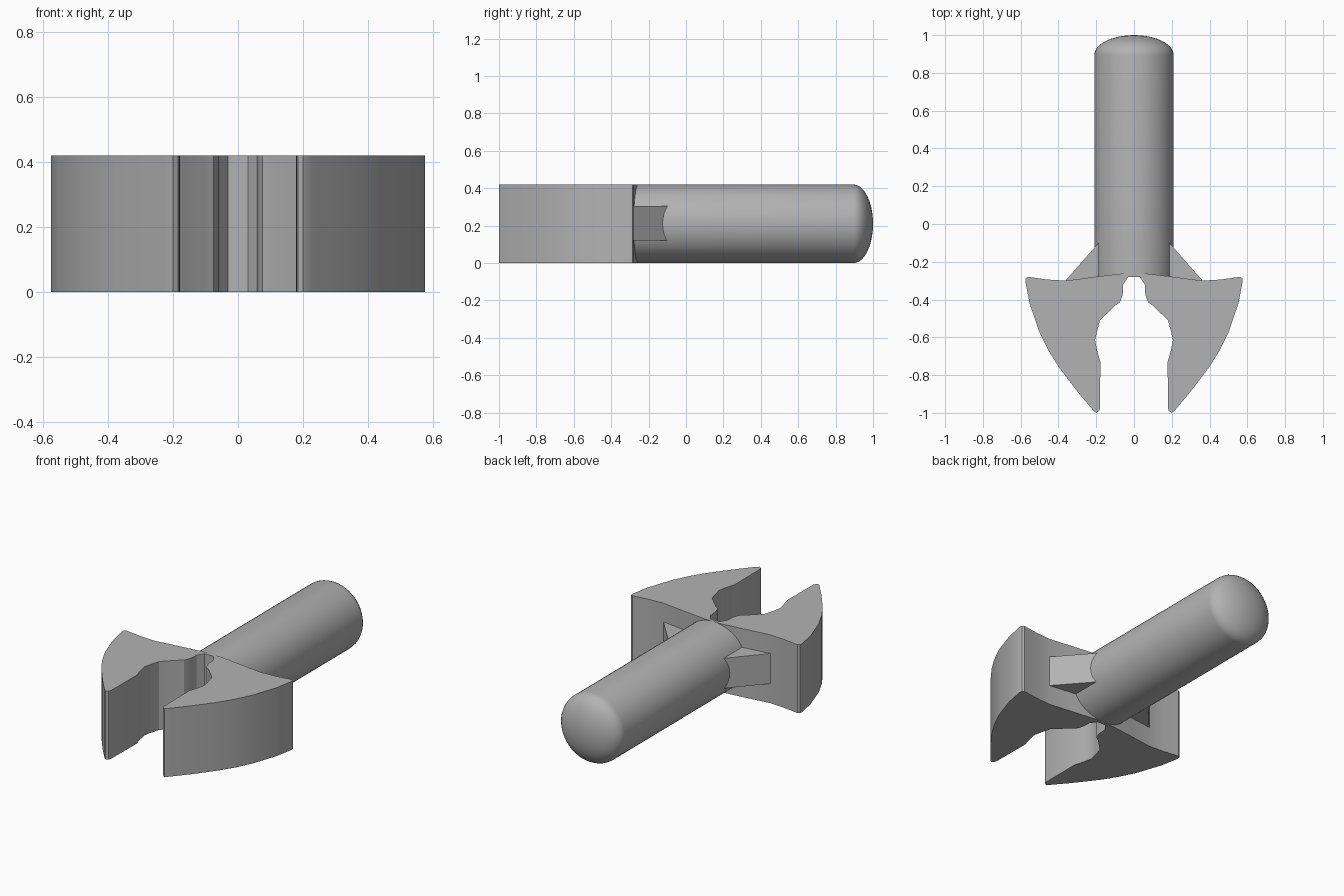
import bpy, bmesh
from math import sin, cos, pi, radians

cube = bpy.data.objects.get("Cube")
if cube:
    bpy.data.objects.remove(cube, do_unlink=True)

HEIGHT, RADIUS = 0.42, 0.21

grey = bpy.data.materials.new("plain_grey")
grey.use_nodes = True
grey.diffuse_color = (0.45, 0.45, 0.45, 1)
grey.node_tree.nodes["Principled BSDF"].inputs["Base Color"].default_value = (0.45, 0.45, 0.45, 1)


def finish(name, bm, angle=25):
    bmesh.ops.recalc_face_normals(bm, faces=bm.faces)
    mesh = bpy.data.meshes.new(name)
    bm.to_mesh(mesh)
    bm.free()
    mesh.materials.append(grey)
    obj = bpy.data.objects.new(name, mesh)
    bpy.context.collection.objects.link(obj)
    bpy.ops.object.select_all(action='DESELECT')
    obj.select_set(True)
    bpy.context.view_layer.objects.active = obj
    bpy.ops.object.shade_smooth_by_angle(angle=radians(angle))
    return obj


def prism(name, outline, z0, z1):
    bm = bmesh.new()
    face = bm.faces.new([bm.verts.new((x, y, z0)) for x, y in outline])
    top = bmesh.ops.extrude_face_region(bm, geom=[face])["geom"]
    verts = [v for v in top if isinstance(v, bmesh.types.BMVert)]
    bmesh.ops.translate(bm, verts=verts, vec=(0, 0, z1 - z0))
    return finish(name, bm)


# Clip head: half outline from back centre, round the jaw, into the notch
back = [(0.06, -0.262), (0.21, -0.28), (0.36, -0.30), (0.46, -0.294), (0.56, -0.28)]
outer = [(0.573, -0.287), (0.575, -0.305), (0.553, -0.42), (0.50, -0.575), (0.45, -0.675),
         (0.40, -0.755), (0.34, -0.835), (0.285, -0.905), (0.23, -0.97), (0.215, -0.988)]
tip = [(0.20, -1.0), (0.185, -0.99), (0.18, -0.975)]
inner = [(0.178, -0.73), (0.195, -0.67), (0.206, -0.615), (0.196, -0.57), (0.18, -0.51),
         (0.10, -0.432), (0.075, -0.415), (0.06, -0.375), (0.057, -0.32), (0.03, -0.28)]
half = back + outer + tip + inner
prism("clip_head", half + [(-x, y) for x, y in reversed(half)], 0, HEIGHT)

# Gussets bracing the head against the shaft
for side, name in ((1, "left_gusset"), (-1, "right_gusset")):
    corners = [(0.10, 0.0), (0.365, -0.302), (0.10, -0.272)]
    prism(name, [(side * x, y) for x, y in corners], 0.12, 0.305)

# Shaft with a domed end, revolved about the y axis
profile = [(0, -0.279), (RADIUS, -0.279), (RADIUS, 0.895)]
profile += [(RADIUS * cos(a), 0.895 + 0.105 * sin(a)) for a in (i * pi / 20 for i in range(1, 10))]
profile.append((0, 1.0))
bm = bmesh.new()
verts = [bm.verts.new((0, y, HEIGHT / 2 + r)) for r, y in profile]
edges = [bm.edges.new(pair) for pair in zip(verts, verts[1:])]
bmesh.ops.spin(bm, geom=verts + edges, cent=(0, 0, HEIGHT / 2), axis=(0, 1, 0),
               angle=2 * pi, steps=48)
bmesh.ops.remove_doubles(bm, verts=bm.verts, dist=0.0001)
finish("shaft", bm, 35)
